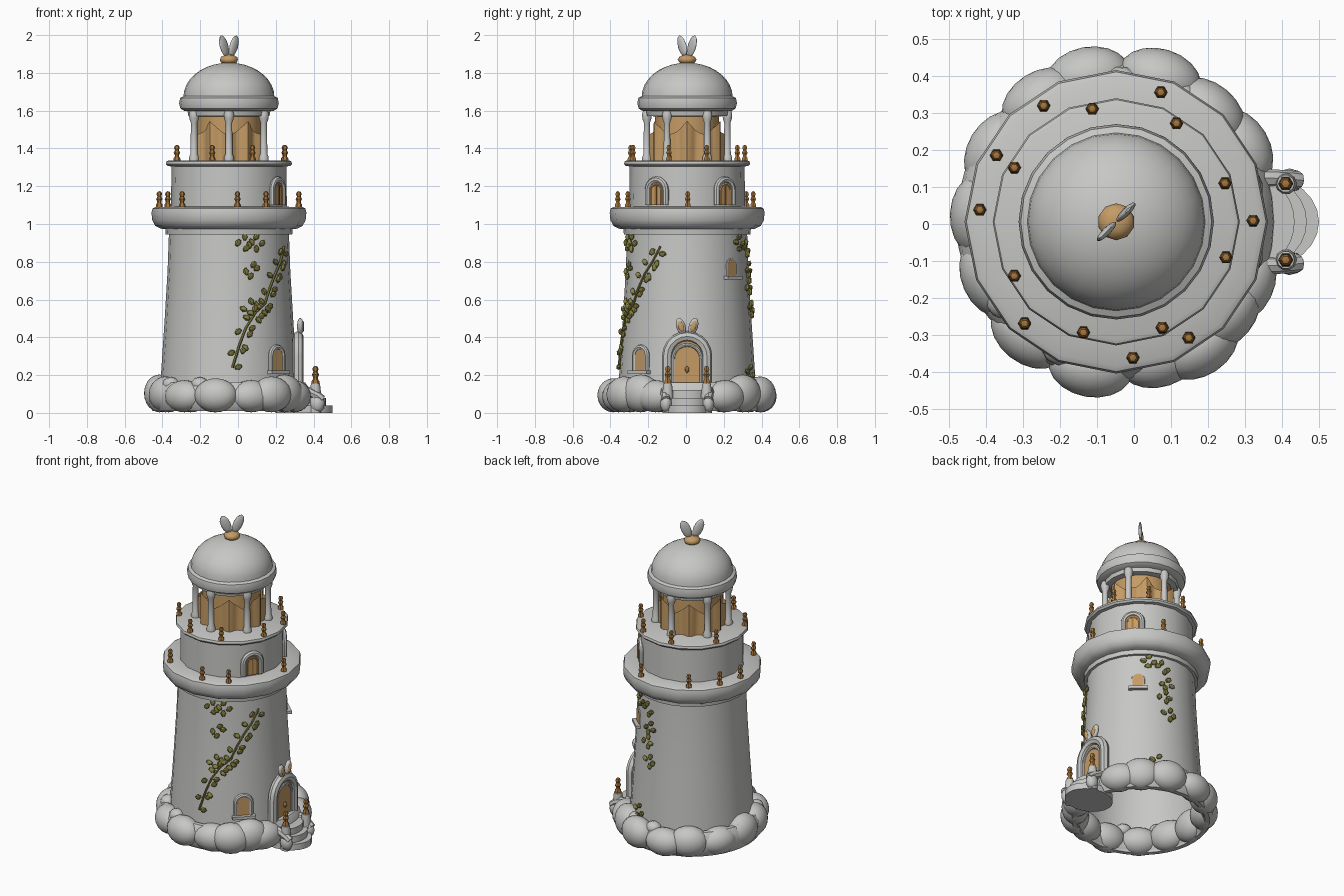
import bpy, bmesh, math, random
from mathutils import Vector, Matrix

if "Cube" in bpy.data.objects:
    bpy.data.objects.remove(bpy.data.objects["Cube"])

random.seed(4)
CX, CY = -0.048, 0.006          # tower axis


def mat(name, c):
    m = bpy.data.materials.new(name)
    m.diffuse_color = (*c, 1)
    m.use_nodes = True
    m.node_tree.nodes["Principled BSDF"].inputs["Base Color"].default_value = m.diffuse_color
    return m


STONE = mat("pale_stone", (0.57, 0.57, 0.56))
TAN = mat("warm_tan", (0.56, 0.33, 0.13))
BRASS = mat("brass_orange", (0.38, 0.18, 0.045))
LEAF = mat("olive_leaf", (0.25, 0.23, 0.05))


def finish(bm, name, m):
    bmesh.ops.recalc_face_normals(bm, faces=bm.faces)
    me = bpy.data.meshes.new(name)
    bm.to_mesh(me)
    bm.free()
    me.materials.append(m)
    o = bpy.data.objects.new(name, me)
    bpy.context.collection.objects.link(o)
    return o


def lathe(name, prof, m, seg=16, loc=(CX, CY, 0), scale=1):
    """Spin an (r, z) profile about a vertical axis."""
    bm = bmesh.new()
    vs = [bm.verts.new((r * scale, 0, z * scale)) for r, z in prof]
    es = [bm.edges.new(p) for p in zip(vs, vs[1:])]
    bmesh.ops.spin(bm, geom=vs + es, cent=(0, 0, 0), axis=(0, 0, 1),
                   angle=2 * math.pi, steps=seg)
    bmesh.ops.remove_doubles(bm, verts=bm.verts, dist=0.0004)
    bmesh.ops.translate(bm, verts=bm.verts, vec=loc)
    return finish(bm, name, m)


def place(deg, o, t, z):
    """Point at bearing deg, o outward from the axis, t sideways."""
    a = math.radians(deg)
    return Vector((CX + o * math.cos(a) - t * math.sin(a),
                   CY + o * math.sin(a) + t * math.cos(a), z))


def frame(deg, o, t, z):
    return Matrix.Translation(place(deg, o, t, z)) @ Matrix.Rotation(math.radians(deg), 4, 'Z')


def blob(name, mtx, size, m, sub=2):
    bm = bmesh.new()
    bmesh.ops.create_icosphere(bm, subdivisions=sub, radius=1,
                               matrix=mtx @ Matrix.Diagonal((*size, 1)))
    return finish(bm, name, m)


def box(name, mtx, size, m):
    bm = bmesh.new()
    bmesh.ops.create_cube(bm, size=1, matrix=mtx @ Matrix.Diagonal((*size, 1)))
    return finish(bm, name, m)


def tube(name, pts, rad, m, res=2):
    cu = bpy.data.curves.new(name, 'CURVE')
    cu.dimensions, cu.bevel_depth, cu.bevel_resolution, cu.use_fill_caps = '3D', rad, res, True
    sp = cu.splines.new('POLY')
    sp.points.add(len(pts) - 1)
    for p, q in zip(sp.points, pts):
        p.co = (*q, 1)
    tmp = bpy.data.objects.new(name, cu)
    bpy.context.collection.objects.link(tmp)
    bpy.context.view_layer.update()
    me = bpy.data.meshes.new_from_object(tmp)
    bpy.data.objects.remove(tmp)
    me.materials.clear()
    me.materials.append(m)
    o = bpy.data.objects.new(name, me)
    bpy.context.collection.objects.link(o)
    return o


def arch(w, z0, z1):
    """Outline (t, z) of a round-topped opening of half-width w."""
    top = [(w * math.cos(math.pi * i / 10), z1 - w + w * math.sin(math.pi * i / 10)) for i in range(11)]
    return [(w, z0)] + top + [(-w, z0)]


def opening(name, deg, o, w, z0, z1, rad, pane, sill=True):
    pts = arch(w, z0, z1)
    tube(name + "_frame", [place(deg, o, t, z) for t, z in pts], rad, STONE)
    bm = bmesh.new()
    f = bm.faces.new([bm.verts.new(place(deg, o, t, z)) for t, z in pts])
    g = bmesh.ops.extrude_face_region(bm, geom=[f])
    d = place(deg, o + 0.008, 0, 0) - place(deg, o, 0, 0)
    bmesh.ops.translate(bm, vec=d, verts=[v for v in g['geom'] if isinstance(v, bmesh.types.BMVert)])
    finish(bm, name + "_pane", pane)
    if sill:
        box(name + "_sill", frame(deg, o + 0.005, 0, z0), (0.05, 2 * w + 0.045, 0.018), STONE)


# --- tower body, galleries and drum
lathe("tower_wall", [(0.372, 0.01), (0.36, 0.2), (0.34, 0.5), (0.325, 0.75), (0.318, 0.945),
                     (0.335, 0.945), (0.338, 0.985), (0.35, 0.99)], STONE, 24)
lathe("lower_gallery", [(0.3, 0.97), (0.36, 0.975), (0.39, 0.99), (0.406, 1.02), (0.41, 1.06),
                        (0.405, 1.082), (0.39, 1.09), (0.28, 1.092)], STONE, 16)
lathe("upper_drum", [(0.307, 1.08), (0.304, 1.305), (0.325, 1.307), (0.334, 1.318),
                     (0.33, 1.332), (0.318, 1.337), (0, 1.337)], STONE, 16)

# --- lantern room: pleated drapes with peaked tops, columns
bm = bmesh.new()
N = 72
for k in range(N):
    q = []
    for j, top in ((k, 0), (k + 1, 0), (k + 1, 1), (k, 1)):
        h = 1.545 - 0.07 * abs(math.cos(math.pi * j / 12))
        q.append(bm.verts.new(place(30 + 5 * j, 0.19 + 0.012 * math.cos(j * math.pi / 3),
                                    0, h if top else 1.335)))
    bm.faces.new(q)
bmesh.ops.remove_doubles(bm, verts=bm.verts, dist=0.0005)
finish(bm, "lantern_drapes", TAN)
lathe("lantern_core", [(0.172, 1.335), (0.172, 1.6)], TAN, 18)
lathe("lantern_soffit", [(0.178, 1.57), (0.215, 1.573), (0.22, 1.6)], STONE, 18)
for k in range(6):
    p = place(30 + 60 * k, 0.213, 0, 1.335)
    lathe("lantern_column", [(0.026, 0), (0.026, 0.02), (0.019, 0.035), (0.017, 0.2), (0.025, 0.222),
                             (0.027, 0.245), (0.02, 0.27)], STONE, 10, p)

# --- dome, finial and ears
lathe("dome_rim", [(0, 1.598), (0.235, 1.598), (0.257, 1.612), (0.264, 1.64), (0.258, 1.668),
                   (0.24, 1.677)], STONE, 24)
lathe("dome", [(0.241 * math.cos(a), 1.672 + 0.182 * math.sin(a))
               for a in [i * math.pi / 18 for i in range(10)]], STONE, 24)
blob("finial_ball", Matrix.Translation((CX, CY, 1.87)), (0.05, 0.05, 0.028), TAN)
for s in (-1, 1):
    tilt = Matrix.Translation((CX + 0.026 * s, CY + 0.026 * s, 1.942)) @ \
        Matrix.Rotation(math.radians(45), 4, 'Z') @ Matrix.Rotation(s * 0.4, 4, 'Y')
    blob("finial_ear", tilt, (0.03, 0.011, 0.061), STONE)

# --- gallery bollards (bearing is read off the plan)
POST = [(0, 0), (0.018, 0), (0.018, 0.012), (0.011, 0.022), (0.011, 0.03), (0.017, 0.042),
        (0.010, 0.056), (0.015, 0.068), (0.010, 0.08), (0, 0.084)]
for a in (122, 71, 151, 175, 0.5, 228, 302, 277):
    lathe("lower_gallery_post", POST, BRASS, 6, place(a, 0.37, 0, 1.09))
for a in (102, 58.5, 152, 19.5, -18, 208, 253.5, 293.5):
    lathe("upper_gallery_post", POST, BRASS, 6, place(a, 0.312, 0, 1.335))

# --- cloud-like base: bearing, outer radius and height of each lump
bm = bmesh.new()
for i in range(40):
    for j in range(10):
        q = []
        for u, v in ((i, j), (i + 1, j), (i + 1, j + 1), (i, j + 1)):
            b = 2 * math.pi * v / 10
            q.append(bm.verts.new(place(9 * u, 0.39 + 0.042 * math.cos(b), 0, 0.085 + 0.08 * math.sin(b))))
        bm.faces.new(q)
bmesh.ops.remove_doubles(bm, verts=bm.verts, dist=0.0005)
finish(bm, "base_ring", STONE)
for a, r, h in ((31, .47, .17), (50, .465, .2), (73, .485, .19), (101, .48, .17), (122, .465, .19),
                (149, .455, .17), (177, .45, .2), (204, .45, .19), (232, .465, .17), (260, .48, .18),
                (288, .465, .17), (304, .485, .19), (320, .465, .2), (334, .465, .17)):
    blob("base_cloud", frame(a, r - 0.082, 0, h / 2 + 0.003), (0.082, 0.115, h / 2), STONE, 3)
for a in (62, 88, 170, 215, 246, 312):
    blob("base_small_cloud", frame(a, 0.375, 0, 0.15), (0.045, 0.05, 0.04), STONE)

# --- entrance: arch, door, ears, steps, rails
opening("door", 0, 0.367, 0.105, 0.08, 0.405, 0.028, TAN, False)
tube("door_inner_arch", [place(0, 0.373, t, z) for t, z in arch(0.075, 0.1, 0.36)], 0.01, STONE)
blob("door_handle", frame(0, 0.38, 0, 0.23), (0.012, 0.012, 0.02), BRASS, 1)
for s in (-1, 1):
    m = frame(0, 0.378, 0.033 * s, 0.458) @ Matrix.Rotation(-s * 0.3, 4, 'X')
    blob("door_ear", m, (0.018, 0.025, 0.047), STONE)
    blob("door_ear_inner", m @ Matrix.Translation((0.014, 0, 0)), (0.007, 0.015, 0.032), TAN)
    tube("stair_rail", [(0.3, CY + 0.118 * s, 0.12), (0.37, CY + 0.118 * s, 0.115),
                        (0.42, CY + 0.115 * s, 0.09), (0.445, CY + 0.112 * s, 0.07)], 0.024, STONE)
    blob("rail_end", Matrix.Translation((0.42, CY + 0.112 * s, 0.05)), (0.04, 0.032, 0.05), STONE)
    lathe("rail_pedestal", [(0, 0), (0.03, 0), (0.03, 0.1), (0.024, 0.155), (0, 0.16)], STONE, 10,
          (0.41, CY + 0.103 * s, 0))
    lathe("entrance_post", POST, BRASS, 6, (0.41, CY + 0.103 * s, 0.155), 1.12)
for k in range(3):
    h = 0.04 * (k + 1)
    bm = bmesh.new()
    bmesh.ops.create_cone(bm, cap_ends=True, segments=24, radius1=1, radius2=1, depth=1,
                          matrix=Matrix.Translation((0.35, CY, h - 0.02)) @
                          Matrix.Diagonal((0.15 - 0.033 * k, 0.125 - 0.008 * k, 0.04, 1)))
    finish(bm, "entrance_step", STONE)

# --- windows
opening("low_window", -44, 0.352, 0.046, 0.215, 0.348, 0.014, TAN)
opening("high_window", 47, 0.318, 0.033, 0.715, 0.815, 0.007, TAN)
for a in (-32, 41):
    opening("drum_window", a, 0.303, 0.055, 1.1, 1.235, 0.017, TAN, False)
    tube("drum_window_trim", [place(a, 0.308, t, z) for t, z in arch(0.034, 1.1, 1.21)], 0.006, TAN)
    box("drum_window_bar", frame(a, 0.31, 0, 1.15), (0.012, 0.01, 0.1), BRASS)


# --- climbing vine and leaf clusters
def wall(z):
    return 0.36 - (z - 0.2) * 0.057


def leaf(a, z):
    m = frame(a, wall(z) + 0.008, 0, z) @ Matrix.Rotation(random.uniform(0, 3), 4, 'X')
    blob("vine_leaf", m, (0.013, 0.023, 0.016), LEAF, 1)


stem = [(-87, 0.24), (-81, 0.36), (-75, 0.45), (-66, 0.53), (-56, 0.58), (-50, 0.66),
        (-42, 0.74), (-34, 0.80), (-26, 0.88)]
tube("vine_stem", [place(a, wall(z) + 0.004, 0, z) for a, z in stem], 0.007, LEAF, 1)
for (a0, z0), (a1, z1) in zip(stem, stem[1:]):
    for f, s in ((0.15, 1), (0.5, -1), (0.85, 1)):
        leaf(a0 + (a1 - a0) * f + 4 * s, z0 + (z1 - z0) * f - random.uniform(0.01, 0.03) * s)
for a, z in ((-76, 0.9), (-63, 0.9), (-69, 0.755), (-72, 0.56), (-58, 0.56),
             (58, 0.9), (73, 0.87), (77, 0.76), (74, 0.67), (78, 0.55), (66, 0.21)):
    for k in range(4):
        b = k * 1.571 + random.uniform(-0.4, 0.4)
        leaf(a + 5.5 * math.cos(b), z + 0.032 * math.sin(b))

# --- smooth shading with crisp edges
for o in bpy.context.scene.objects:
    o.select_set(o.type == 'MESH')
    bpy.context.view_layer.objects.active = o
bpy.ops.object.shade_smooth_by_angle(angle=math.radians(40))
